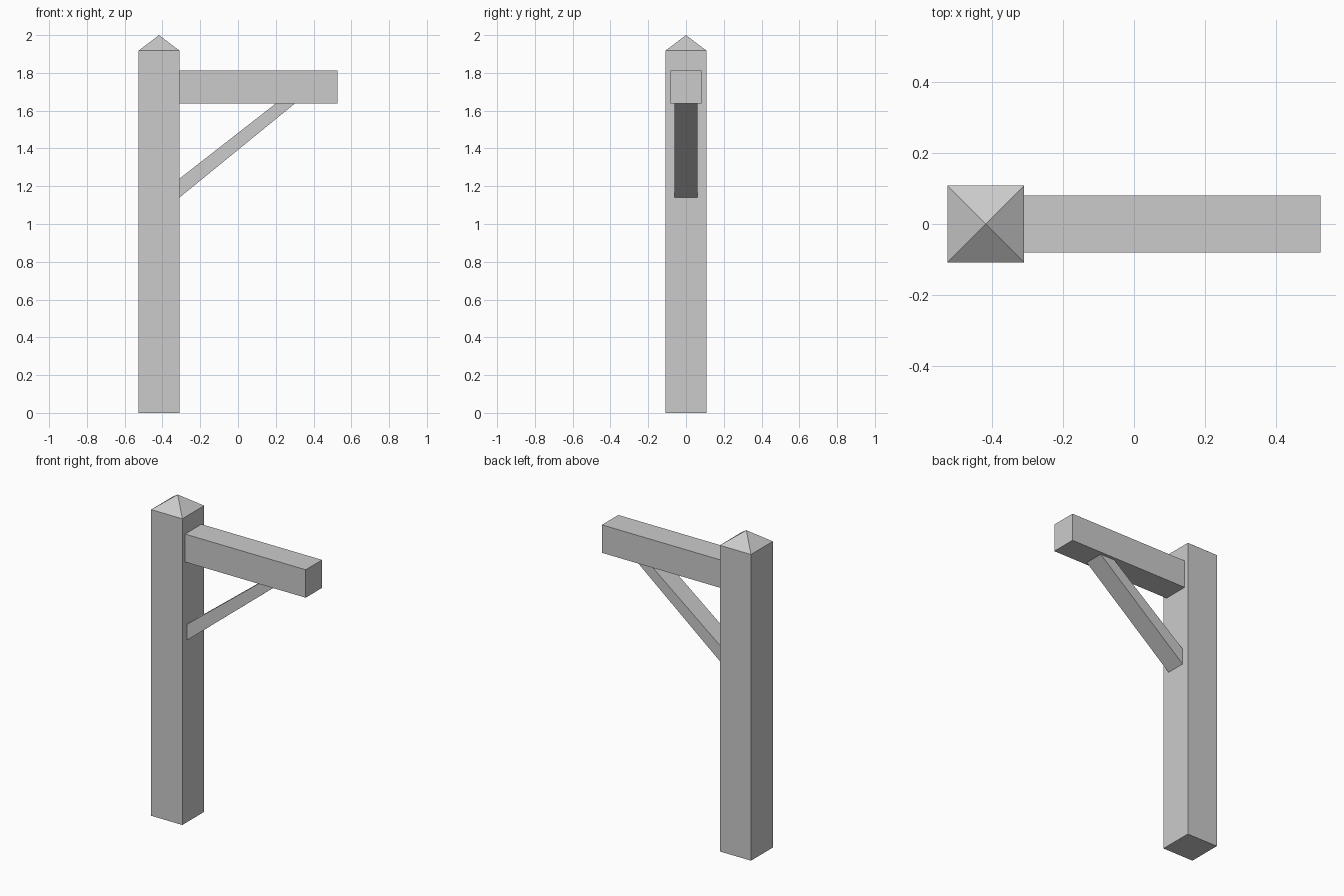
import bpy, bmesh

if "Cube" in bpy.data.objects:
    bpy.data.objects.remove(bpy.data.objects["Cube"])

POST_L, POST_R, HALF = -0.526, -0.31, 0.108   # post left/right x, half depth


def make_object(name, bm):
    bmesh.ops.recalc_face_normals(bm, faces=bm.faces)
    mesh = bpy.data.meshes.new(name)
    bm.to_mesh(mesh)
    bm.free()
    obj = bpy.data.objects.new(name, mesh)
    bpy.context.collection.objects.link(obj)
    return obj


def extrude_profile(name, profile, half_depth):
    """Extrude an (x, z) outline symmetrically along y."""
    bm = bmesh.new()
    face = bm.faces.new([bm.verts.new((x, -half_depth, z)) for x, z in profile])
    ext = bmesh.ops.extrude_face_region(bm, geom=[face])
    verts = [g for g in ext["geom"] if isinstance(g, bmesh.types.BMVert)]
    bmesh.ops.translate(bm, verts=verts, vec=(0, 2 * half_depth, 0))
    return make_object(name, bm)


# Upright post with a pyramid top
bm = bmesh.new()
base = bm.faces.new([bm.verts.new(p) for p in (
    (POST_L, -HALF, 0), (POST_R, -HALF, 0), (POST_R, HALF, 0), (POST_L, HALF, 0))])
ext = bmesh.ops.extrude_face_region(bm, geom=[base], use_keep_orig=True)
top = [g for g in ext["geom"] if isinstance(g, bmesh.types.BMFace)][0]
bmesh.ops.translate(bm, verts=top.verts, vec=(0, 0, 1.918))
poke = bmesh.ops.poke(bm, faces=[top])
poke["verts"][0].co.z = 2.0
make_object("post", bm)

# Horizontal arm
extrude_profile("arm", [(POST_R, 1.637), (0.526, 1.637),
                        (0.526, 1.812), (POST_R, 1.812)], 0.081)

# Diagonal brace, mitred against post and arm
extrude_profile("brace", [(POST_R, 1.14), (0.30, 1.637),
                          (0.199, 1.637), (POST_R, 1.24)], 0.062)
